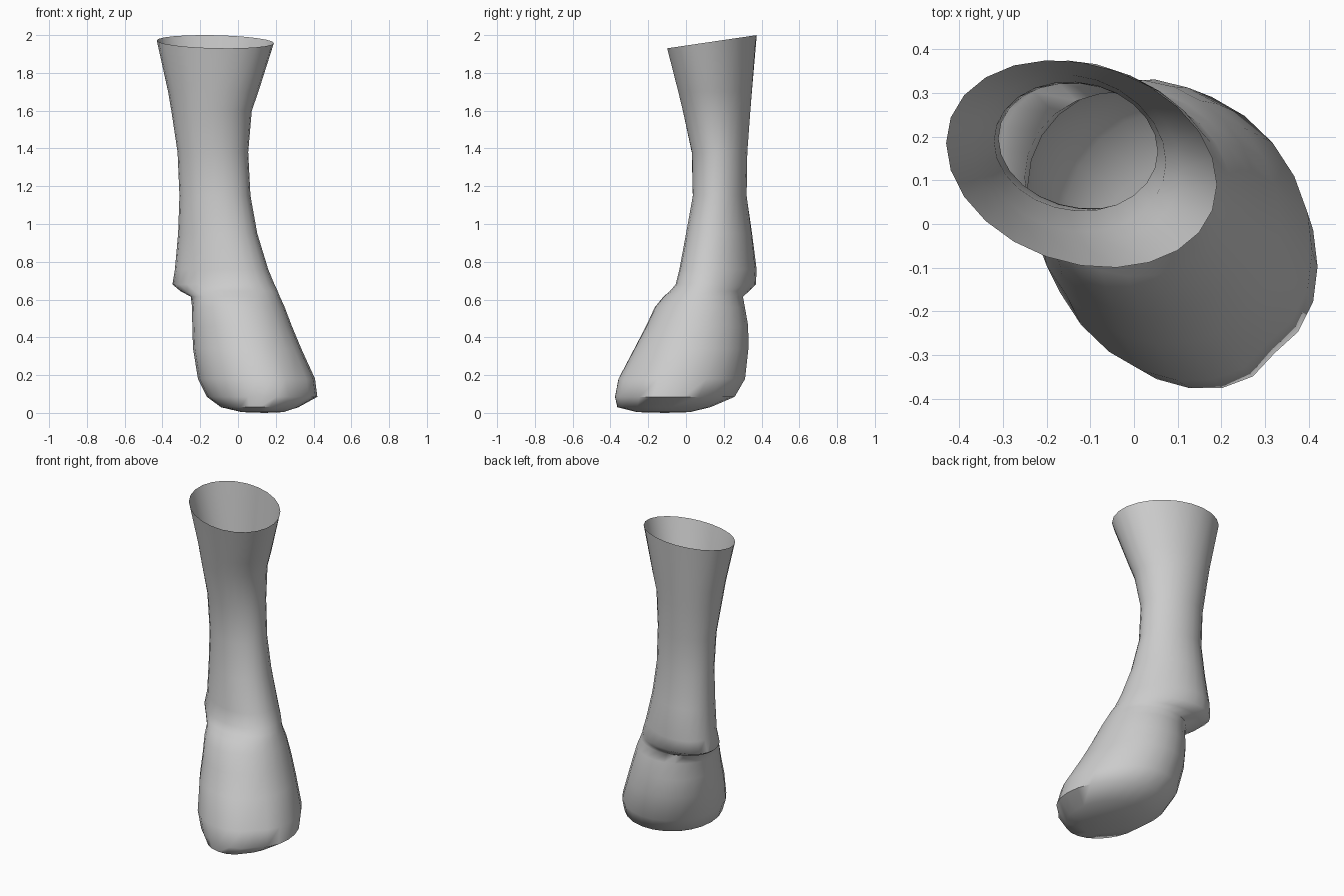
import bpy, bmesh, math

N = 24
# Cross-sections: z, xmin, xmax, ymin, ymax, skew towards the toe/heel diagonal
SECTIONS = [
    (0.004, 0.02, 0.24, -0.26, 0.02, -0.1),
    (0.03, -0.09, 0.32, -0.365, 0.13, -0.1),
    (0.085, -0.165, 0.42, -0.378, 0.26, -0.12),
    (0.18, -0.212, 0.408, -0.36, 0.315, -0.12),
    (0.34, -0.238, 0.335, -0.275, 0.332, -0.1),
    (0.46, -0.242, 0.285, -0.212, 0.33, -0.08),
    (0.56, -0.243, 0.247, -0.165, 0.312, -0.05),
    (0.615, -0.25, 0.222, -0.12, 0.302, -0.08),
    (0.645, -0.305, 0.21, -0.085, 0.335, -0.22),
    (0.68, -0.347, 0.193, -0.055, 0.37, -0.28),
    (0.76, -0.334, 0.16, -0.035, 0.374, -0.28),
    (0.95, -0.317, 0.102, 0.0, 0.35, -0.2),
    (1.15, -0.31, 0.066, 0.035, 0.322, -0.12),
    (1.38, -0.32, 0.054, 0.03, 0.325, -0.08),
    (1.60, -0.353, 0.073, -0.018, 0.342, -0.12),
    (1.70, -0.37, 0.108, -0.042, 0.35, -0.15),
    (1.965, -0.43, 0.19, -0.10, 0.375, -0.2),
]


def ring(bm, z, x0, x1, y0, y1, skew):
    """Skewed ellipse that exactly fills the given x and y extents."""
    cx, cy, hx, hy = (x0 + x1) / 2, (y0 + y1) / 2, (x1 - x0) / 2, (y1 - y0) / 2
    verts = []
    for i in range(N):
        t = math.tau * i / N
        x, y = hx * math.cos(t), hy * math.sin(t + math.asin(skew))
        # Shallow cleft in the middle of the toe
        if z < 0.2:
            off = (math.atan2(y, x) + math.radians(49)) / 0.2
            k = 1 - 0.06 * math.exp(-off * off)
            x, y = x * k, y * k
        # Slanted top rim
        dz = 0.147 * y if z > 1.9 else 0
        verts.append(bm.verts.new((cx + x, cy + y, z + dz)))
    return verts


# Lower leg and foot: one lofted skin, closed sole, open top
bm = bmesh.new()
rings = [ring(bm, *s) for s in SECTIONS]
for a, b in zip(rings, rings[1:]):
    for i in range(N):
        j = (i + 1) % N
        bm.faces.new((a[i], a[j], b[j], b[i]))
sole = bm.verts.new((0.14, -0.11, 0))
for i in range(N):
    bm.faces.new((sole, rings[0][(i + 1) % N], rings[0][i]))
mesh = bpy.data.meshes.new("lower_leg_and_foot")
bm.to_mesh(mesh)
bm.free()

leg = bpy.data.objects.new("lower_leg_and_foot", mesh)
bpy.context.collection.objects.link(leg)
bpy.context.view_layer.objects.active = leg
leg.select_set(True)
bpy.ops.object.shade_smooth_by_angle(angle=math.radians(60))
